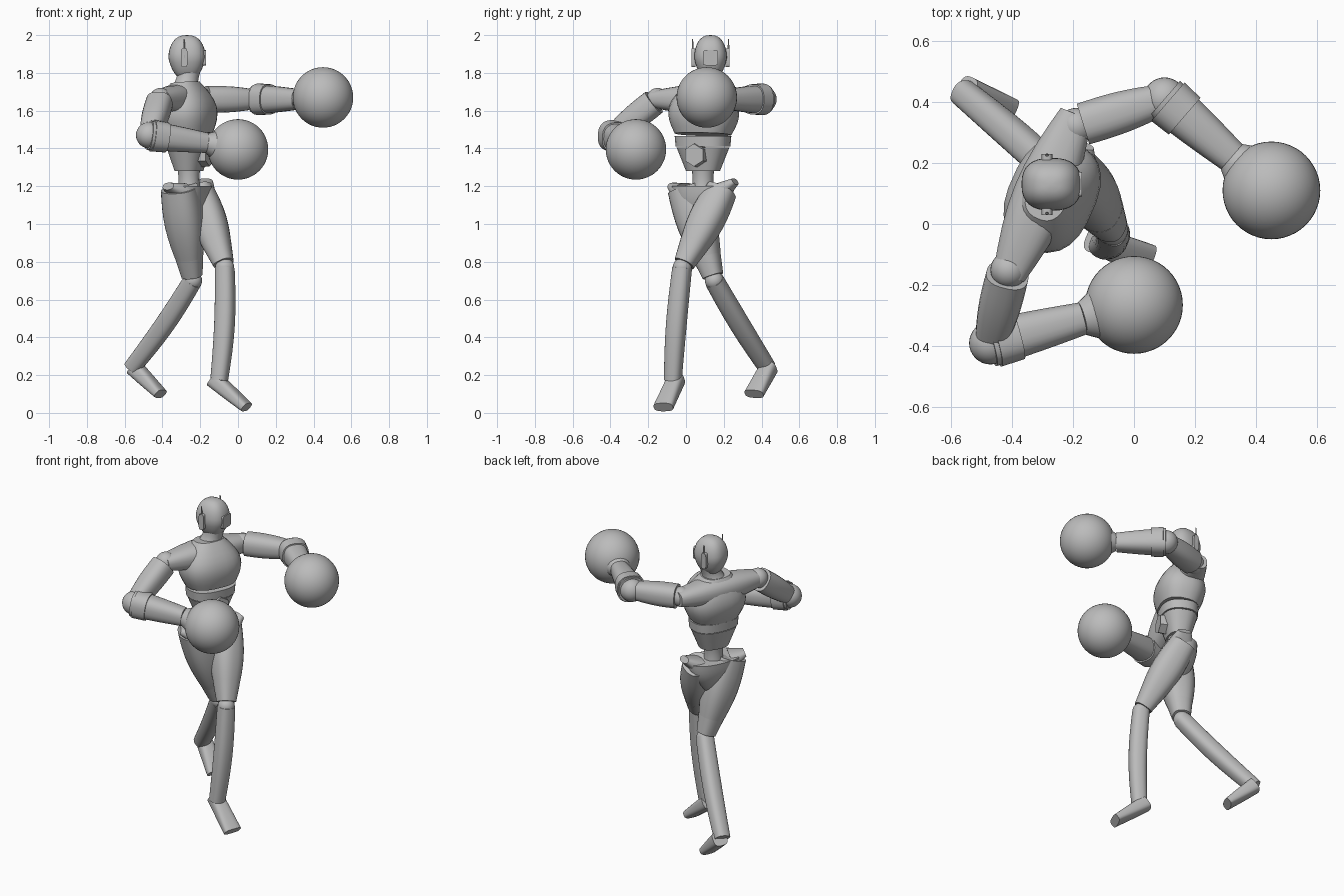
import bpy, bmesh, math
from mathutils import Vector

if "Cube" in bpy.data.objects:
    bpy.data.objects.remove(bpy.data.objects["Cube"])

colour = (0.5, 0.5, 0.5, 1)
grey = bpy.data.materials.new("plain grey")
grey.use_nodes = True
grey.diffuse_color = colour
grey.node_tree.nodes["Principled BSDF"].inputs["Base Color"].default_value = colour

UP = Vector((0, 0, 1))
ACROSS = Vector((0, 1, 0))
LEFT = Vector((0.4, 0.9, 0)).normalized()   # the twisted shoulder line
FORWARD = LEFT.cross(UP)                    # the way the chest points


def finish(name, bm):
    """Turn a bmesh into a grey object with smooth shading and sharp edges kept."""
    bmesh.ops.recalc_face_normals(bm, faces=bm.faces)
    mesh = bpy.data.meshes.new(name)
    bm.to_mesh(mesh)
    bm.free()
    mesh.materials.append(grey)
    part = bpy.data.objects.new(name, mesh)
    bpy.context.collection.objects.link(part)
    bpy.ops.object.select_all(action='DESELECT')
    part.select_set(True)
    bpy.context.view_layer.objects.active = part
    bpy.ops.object.shade_smooth_by_angle(angle=math.radians(40))


def limb(name, start, end, radius, end_radius, swell=0, flat=1, end_flat=None,
         side=UP, square=2.5, bow=0, sides=24, steps=8):
    """Tapered tube between two points, swelling and bowing forward midway.

    The radius is measured along side; flat scales the other direction,
    and square pushes the cross-section from round towards boxy."""
    start, end = Vector(start), Vector(end)
    end_flat = flat if end_flat is None else end_flat
    axis = (end - start).normalized()
    u = (side - axis * side.dot(axis)).normalized()
    v = axis.cross(u)
    bm = bmesh.new()
    rings = []
    for step in range(steps + 1):
        f = step / steps
        arch = math.sin(math.pi * f)
        centre = start.lerp(end, f) + FORWARD * bow * arch
        along = radius + (end_radius - radius) * f + swell * arch
        across = along * (flat + (end_flat - flat) * f)
        ring = []
        for k in range(sides):
            angle = math.tau * (k + 0.5) / sides
            c, s = math.cos(angle), math.sin(angle)
            c = math.copysign(abs(c) ** (2 / square), c)
            s = math.copysign(abs(s) ** (2 / square), s)
            ring.append(bm.verts.new(centre + u * c * along + v * s * across))
        rings.append(ring)
    for low, high in zip(rings, rings[1:]):
        for k in range(sides):
            bm.faces.new((low[k - 1], low[k], high[k], high[k - 1]))
    bm.faces.new(rings[0])
    bm.faces.new(rings[-1])
    finish(name, bm)


def ball(name, centre, radius, shape=None, segments=32):
    """Sphere, with an optional rule that reshapes each unit vertex."""
    bm = bmesh.new()
    bmesh.ops.create_uvsphere(bm, u_segments=segments, v_segments=segments // 2, radius=1)
    for vert in bm.verts:
        vert.co = Vector(centre) + (shape(vert.co) if shape else vert.co) * radius
    finish(name, bm)


def spine(height):
    return Vector((-0.26, 0.09, height))


def skull(p):
    """Boxy cranium narrowing to a jaw."""
    jaw = 1 + 0.2 * min(p.z, 0)
    x, y = (math.copysign(abs(c) ** 0.8, c) * jaw for c in (p.x, p.y))
    return Vector((x * 0.82, y * 0.72, p.z))


# Head and neck
head = Vector((-0.27, 0.13, 1.88))
ball("head", head, 0.12, skull)
limb("visor", head + Vector((0.08, 0, 0)), head + Vector((0.1, 0, 0)), 0.04, 0.04, square=8)
for name, turn in (("right", -1), ("left", 1)):
    ear = head + ACROSS * turn * 0.08 - Vector((0.015, 0, 0))
    limb(name + "_ear", ear, ear + ACROSS * turn * 0.02, 0.05, 0.05, flat=0.36, square=4)
    root = ear + ACROSS * turn * 0.015
    limb(name + "_antenna", root, root + UP * 0.1, 0.006, 0.003, side=ACROSS)
limb("neck", (-0.28, 0.11, 1.7), (-0.26, 0.13, 1.81), 0.08, 0.06, swell=-0.01, side=ACROSS, square=2)

# Torso pieces, stacked with narrow seams between them
limb("chest", spine(1.475), (-0.28, 0.1, 1.75), 0.15, 0.09, swell=0.065, flat=0.76, side=LEFT)
limb("shoulder_yoke", (-0.41, -0.17, 1.66), (-0.19, 0.36, 1.66), 0.045, 0.045, swell=0.035, flat=1.2)
limb("rib_band", spine(1.41), spine(1.465), 0.145, 0.15, flat=0.75, side=LEFT)
limb("abdomen", spine(1.28), spine(1.405), 0.09, 0.14, flat=0.75, side=LEFT)
belly = spine(1.365) + FORWARD * 0.06
limb("belly_plate", belly, belly + FORWARD * 0.06, 0.065, 0.06, side=LEFT, square=2, sides=6)
limb("waist", spine(1.15), spine(1.32), 0.065, 0.065, swell=-0.01, side=LEFT, square=2)

# Pelvis with a flared crest over each hip
limb("pelvis", spine(1), spine(1.2), 0.06, 0.17, swell=0.03, flat=0.6, side=LEFT)
limb("left_hip_crest", (-0.2, 0.18, 1.17), (-0.17, 0.26, 1.225), 0.05, 0.02, flat=1.6, end_flat=2)
limb("right_hip_crest", (-0.31, -0.01, 1.17), (-0.37, -0.07, 1.2), 0.05, 0.02, flat=1.6, end_flat=2)


def leg(name, hip, knee, ankle, heel, toe, girth):
    hip, knee = Vector(hip), Vector(knee)
    limb(name + "_thigh", hip, hip.lerp(knee, 0.8), girth, 0.065, swell=0.02, side=FORWARD)
    # cuff overhanging the knee joint
    limb(name + "_knee_cuff", hip.lerp(knee, 0.7), hip.lerp(knee, 0.95), 0.075, 0.054, side=FORWARD)
    ball(name + "_knee", knee, 0.05)
    limb(name + "_shin", knee, ankle, 0.05, 0.045, swell=0.005, side=FORWARD, bow=0.015)
    limb(name + "_foot", heel, toe, 0.045, 0.055, flat=1, end_flat=0.5, side=LEFT, square=3)


leg("left", hip=(-0.21, 0.19, 1.18), knee=(-0.07, -0.02, 0.77), ankle=(-0.1, -0.07, 0.17),
    heel=(-0.13, -0.05, 0.18), toe=(0.045, -0.12, 0.03), girth=0.08)
leg("right", hip=(-0.31, 0, 1.19), knee=(-0.24, 0.15, 0.7), ankle=(-0.56, 0.43, 0.24),
    heel=(-0.55, 0.44, 0.24), toe=(-0.41, 0.36, 0.1), girth=0.095)


def arm(name, shoulder, elbow, wrist, glove):
    shoulder, elbow, wrist, glove = map(Vector, (shoulder, elbow, wrist, glove))
    ball(name + "_shoulder", shoulder, 0.06)
    limb(name + "_upper_arm", shoulder.lerp(elbow, 0.08), elbow, 0.07, 0.05, swell=0.008)
    ball(name + "_elbow", elbow, 0.07)
    limb(name + "_forearm", elbow, wrist, 0.078, 0.054, swell=0.002)
    limb(name + "_forearm_cuff", elbow.lerp(wrist, 0.05), elbow.lerp(wrist, 0.3), 0.084, 0.08)
    # wrist flares into the round glove
    limb(name + "_wrist", wrist, glove, 0.05, 0.11, swell=0.01, flat=1.1, square=2)
    ball(name + "_glove", glove, 0.16, segments=48)


arm("left", shoulder=(-0.19, 0.32, 1.66), elbow=(0.1, 0.41, 1.66),
    wrist=(0.32, 0.22, 1.66), glove=(0.45, 0.11, 1.67))
arm("right", shoulder=(-0.41, -0.15, 1.66), elbow=(-0.47, -0.39, 1.47),
    wrist=(-0.17, -0.31, 1.43), glove=(0, -0.265, 1.395))
